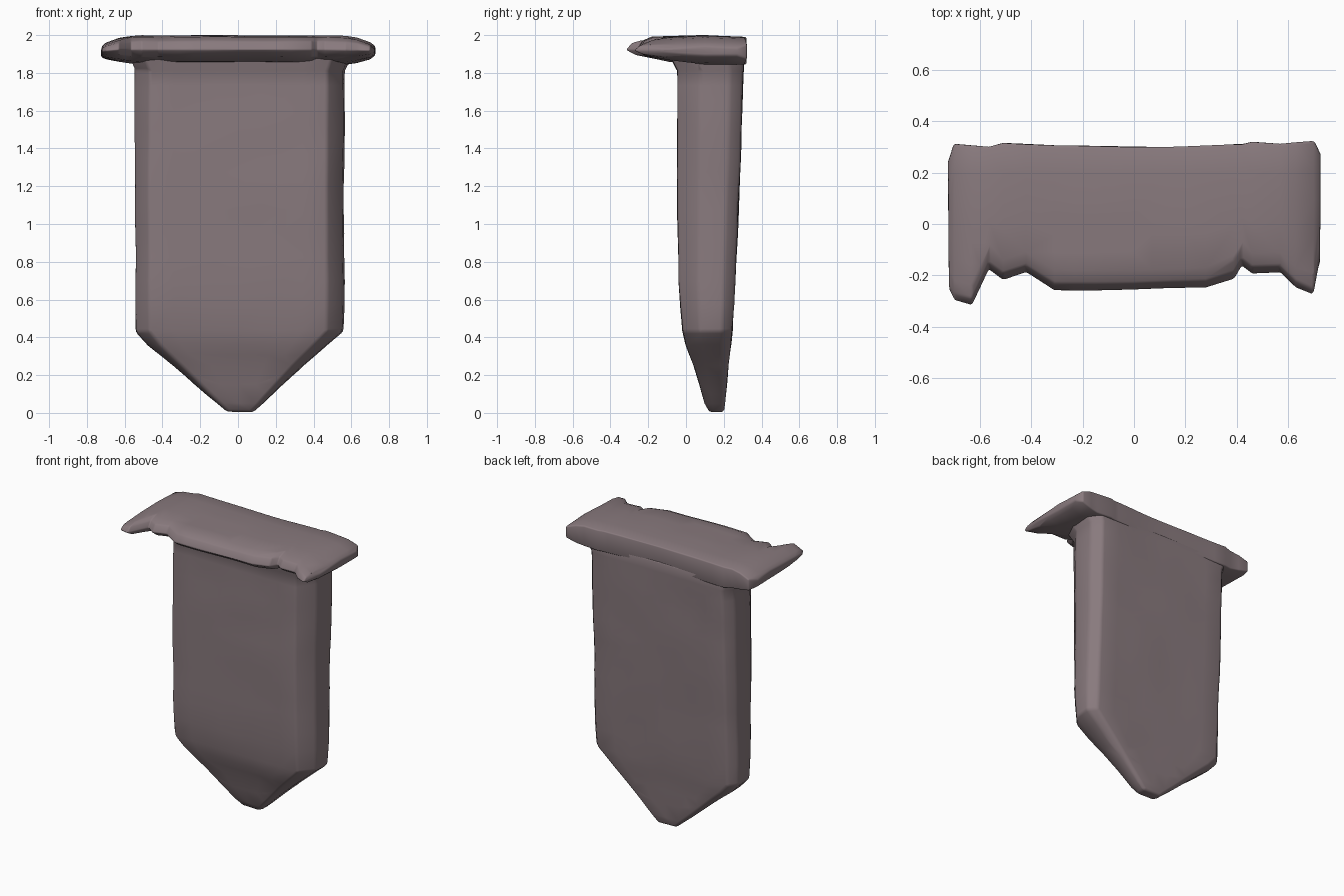
import bpy
import bmesh
import math
from mathutils import Vector, noise

cube = bpy.data.objects.get("Cube")
if cube:
    bpy.data.objects.remove(cube, do_unlink=True)

stone = bpy.data.materials.new("mauve_stone")
stone.use_nodes = True
colour = (0.25, 0.195, 0.208, 1)
stone.diffuse_color = colour
bsdf = stone.node_tree.nodes["Principled BSDF"]
bsdf.inputs["Base Color"].default_value = colour
bsdf.inputs["Roughness"].default_value = 0.9


def loft(name, sections, bevel, wobble):
    """Skin a row of equal-length sections, then round and gently roughen it."""
    bm = bmesh.new()
    rings = [[bm.verts.new(p) for p in s] for s in sections]
    n = len(rings[0])
    for a, b in zip(rings, rings[1:]):
        for i in range(n):
            j = (i + 1) % n
            bm.faces.new((a[i], a[j], b[j], b[i]))
    bm.faces.new(rings[0])
    bm.faces.new(rings[-1])
    bmesh.ops.recalc_face_normals(bm, faces=bm.faces)
    sharp = [e for e in bm.edges if e.calc_face_angle(0) > math.radians(30)]
    bmesh.ops.bevel(bm, geom=sharp, offset=bevel, segments=2, profile=0.5,
                    affect='EDGES', clamp_overlap=True)
    for _ in range(3):
        long_edges = [e for e in bm.edges if e.calc_length() > 0.14]
        if long_edges:
            bmesh.ops.subdivide_edges(bm, edges=long_edges, cuts=1, use_grid_fill=True)
    bm.normal_update()
    for v in bm.verts:
        v.co += v.normal * noise.noise(v.co * 4) * wobble
    mesh = bpy.data.meshes.new(name)
    bm.to_mesh(mesh)
    bm.free()
    obj = bpy.data.objects.new(name, mesh)
    bpy.context.collection.objects.link(obj)
    mesh.materials.append(stone)
    bpy.ops.object.select_all(action='DESELECT')
    obj.select_set(True)
    bpy.context.view_layer.objects.active = obj
    bpy.ops.object.shade_smooth_by_angle(angle=math.radians(60))


# Hanging slab, flaring into the cap: z, left edge, right edge, front, back
levels = [
    (0.005, -0.06, 0.08, 0.125, 0.20),
    (0.05, -0.11, 0.13, 0.10, 0.205),
    (0.25, -0.345, 0.35, 0.04, 0.225),
    (0.36, -0.475, 0.48, 0.00, 0.238),
    (0.43, -0.54, 0.56, -0.018, 0.245),
    (0.70, -0.543, 0.563, -0.038, 0.26),
    (1.20, -0.545, 0.562, -0.046, 0.283),
    (1.81, -0.54, 0.565, -0.045, 0.303),
    (1.89, -0.575, 0.60, -0.085, 0.305),
]


def slab_section(z, x0, x1, yf, yb):
    k = (x1 - x0) / 1.1
    d = yb - yf
    return [Vector(p + (z,)) for p in (
        (x0 + 0.07 * k, yf), (x1 - 0.09 * k, yf), (x1 - 0.01 * k, yf + 0.35 * d),
        (x1, yb - 0.2 * d), (x1 - 0.05 * k, yb), (x0 + 0.05 * k, yb),
        (x0, yb - 0.2 * d), (x0, yf + 0.33 * d))]


loft("hanging_slab", [slab_section(*row) for row in levels], 0.015, 0.006)

# Overhanging cap: x, front, back, top, bottom
stations = [
    (-0.722, -0.26, 0.24, 1.94, 1.885),
    (-0.70, -0.30, 0.31, 1.96, 1.875),
    (-0.63, -0.32, 0.305, 1.985, 1.86),
    (-0.565, -0.18, 0.30, 1.995, 1.85),
    (-0.51, -0.22, 0.315, 2.0, 1.845),
    (-0.42, -0.19, 0.31, 2.0, 1.845),
    (-0.31, -0.26, 0.305, 2.0, 1.845),
    (0.0, -0.26, 0.30, 2.0, 1.845),
    (0.28, -0.25, 0.305, 2.0, 1.845),
    (0.39, -0.215, 0.31, 2.0, 1.845),
    (0.42, -0.165, 0.31, 2.0, 1.845),
    (0.46, -0.195, 0.32, 2.0, 1.845),
    (0.57, -0.19, 0.31, 1.995, 1.845),
    (0.63, -0.25, 0.315, 1.985, 1.855),
    (0.70, -0.28, 0.32, 1.96, 1.875),
    (0.725, -0.15, 0.27, 1.94, 1.895),
]


def cap_section(x, yf, yb, zt, zb):
    t = zt - zb
    return [Vector((x,) + p) for p in (
        (yb, zb), (yb, zt - 0.01), (0.1, zt), (yf + 0.08, zt - 0.01),
        (yf + 0.03, zt - 0.2 * t), (yf, zt - 0.5 * t),
        (yf + 0.05, zb + 0.26 * t), (yf + 0.16, zb + 0.1 * t), (0.1, zb))]


loft("overhanging_cap", [cap_section(*row) for row in stations], 0.008, 0.005)
